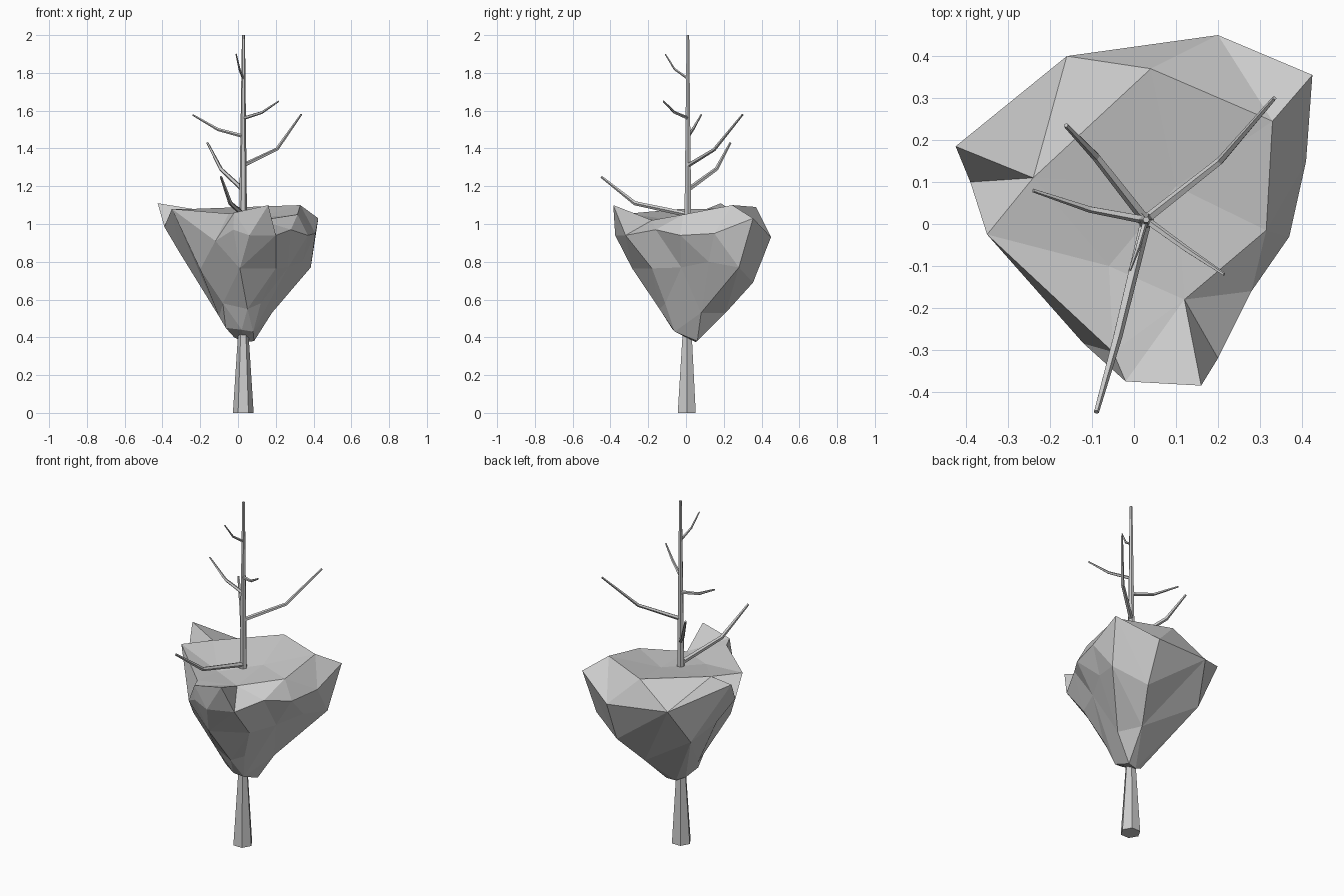
import bpy
import bmesh
from math import cos, sin, tau
from mathutils import Vector
from mathutils.geometry import delaunay_2d_cdt

default_cube = bpy.data.objects.get("Cube")
if default_cube:
    bpy.data.objects.remove(default_cube, do_unlink=True)

# One plain grey for the whole tree
grey = bpy.data.materials.new("plain_grey")
grey.use_nodes = True
grey.diffuse_color = (0.6, 0.6, 0.6, 1)
grey.node_tree.nodes["Principled BSDF"].inputs["Base Color"].default_value = grey.diffuse_color


def finish(name, bm):
    """Turn a bmesh into a flat-shaded object."""
    bmesh.ops.recalc_face_normals(bm, faces=bm.faces)
    mesh = bpy.data.meshes.new(name)
    bm.to_mesh(mesh)
    bm.free()
    mesh.materials.append(grey)
    obj = bpy.data.objects.new(name, mesh)
    bpy.context.collection.objects.link(obj)
    return obj


def limb(name, path, radii, sides):
    """Tapered faceted tube along a path, capped at both ends."""
    bm = bmesh.new()
    points = [Vector(p) for p in path]
    rings = []
    for i, (point, radius) in enumerate(zip(points, radii)):
        before = points[max(i - 1, 0)]
        after = points[min(i + 1, len(points) - 1)]
        direction = (after - before).normalized()
        helper = Vector((0, 1, 0)) if abs(direction.z) > 0.95 else Vector((0, 0, 1))
        across = helper.cross(direction).normalized()
        up = direction.cross(across)
        ring = []
        for k in range(sides):
            angle = tau * k / sides
            ring.append(bm.verts.new(point + radius * (cos(angle) * across + sin(angle) * up)))
        rings.append(ring)
    for lower, upper in zip(rings, rings[1:]):
        for k in range(sides):
            n = (k + 1) % sides
            bm.faces.new((lower[k], lower[n], upper[n], upper[k]))
    bm.faces.new(rings[0])
    bm.faces.new(rings[-1])
    return finish(name, bm)


def add_sheet(bm, rim_verts, inner_points, creases):
    """Triangulate one faceted sheet that spans the rim, keeping the given creases."""
    verts = rim_verts + [bm.verts.new(p) for p in inner_points]
    count = len(rim_verts)
    border = [(i, (i + 1) % count) for i in range(count)]
    flat = [v.co.to_2d() for v in verts]
    result = delaunay_2d_cdt(flat, border + creases, [list(range(count))], 1, 0.00001)
    origins = result[3]
    for triangle in result[2]:
        bm.faces.new([verts[origins[i][0]] for i in triangle])


# Trunk
limb("trunk",
     [(.028, .004, 0), (.028, .006, .4), (.027, .01, 1.1), (.029, .01, 2)],
     [.055, .029, .02, .008], 6)

# Bare branches: height on the trunk, elbow, tip
branches = {
    "branch_back_left": (1.31, (.205, .15, 1.395), (.335, .3, 1.58)),
    "branch_right": (1.465, (-.105, .035, 1.5), (-.24, .08, 1.578)),
    "branch_back_right": (1.18, (-.09, .16, 1.29), (-.162, .235, 1.43)),
    "branch_front": (1.05, (-.04, -.27, 1.11), (-.09, -.448, 1.25)),
    "branch_front_left": (1.56, (.125, -.06, 1.59), (.215, -.12, 1.65)),
    "branch_upper_front": (1.77, (.008, -.06, 1.82), (-.01, -.11, 1.9)),
}
for name, (height, elbow, tip) in branches.items():
    thick = .025 - .01 * height
    limb(name, [(.028, .01, height), elbow, tip], [thick, thick * .8, thick * .45], 5)

# Crown: jagged rim, dished top and tapering underside
rim = [(-.16, .4, .96), (.2, .45, .93), (.425, .355, 1.03), (.41, .15, .95),
       (.37, -.03, .94), (.28, -.16, .97), (.2, -.32, .94), (.16, -.385, 1.1),
       (-.02, -.375, 1.06), (-.12, -.285, .91), (-.35, -.025, 1.08),
       (-.39, .1, .985), (-.425, .185, 1.11)]
top = [(-.05, -.305, 1.055), (.12, -.18, 1.02), (.04, .37, 1.09), (.33, .245, 1.1),
       (.315, -.015, 1.05), (-.06, -.1, 1.025), (-.24, .11, 1.08), (.1, .09, 1.035)]
underside = [(.385, .28, .77), (.18, .08, .53), (.2, .355, .69), (.085, .06, .38),
             (-.2, -.13, .76), (.01, -.285, .765), (.2, -.18, .765),
             (.265, -.025, .77), (.34, .12, .8), (-.31, .16, .85), (-.22, .27, .75),
             (-.025, -.365, .97), (.06, -.375, .94),
             (-.1, .03, .51), (-.08, -.1, .58), (.05, -.14, .55), (.02, -.07, .44),
             (.12, -.11, .58), (.08, -.06, .43), (.03, .05, .375),
             (-.065, -.02, .45), (-.02, .03, .4), (.12, .21, .53)]
crown = bmesh.new()
rim_verts = [crown.verts.new(p) for p in rim]
first = len(rim)
add_sheet(crown, rim_verts, top, [(10, first), (first, first + 1)])
add_sheet(crown, rim_verts, underside, [(first, first + 1)])
finish("crown", crown)
